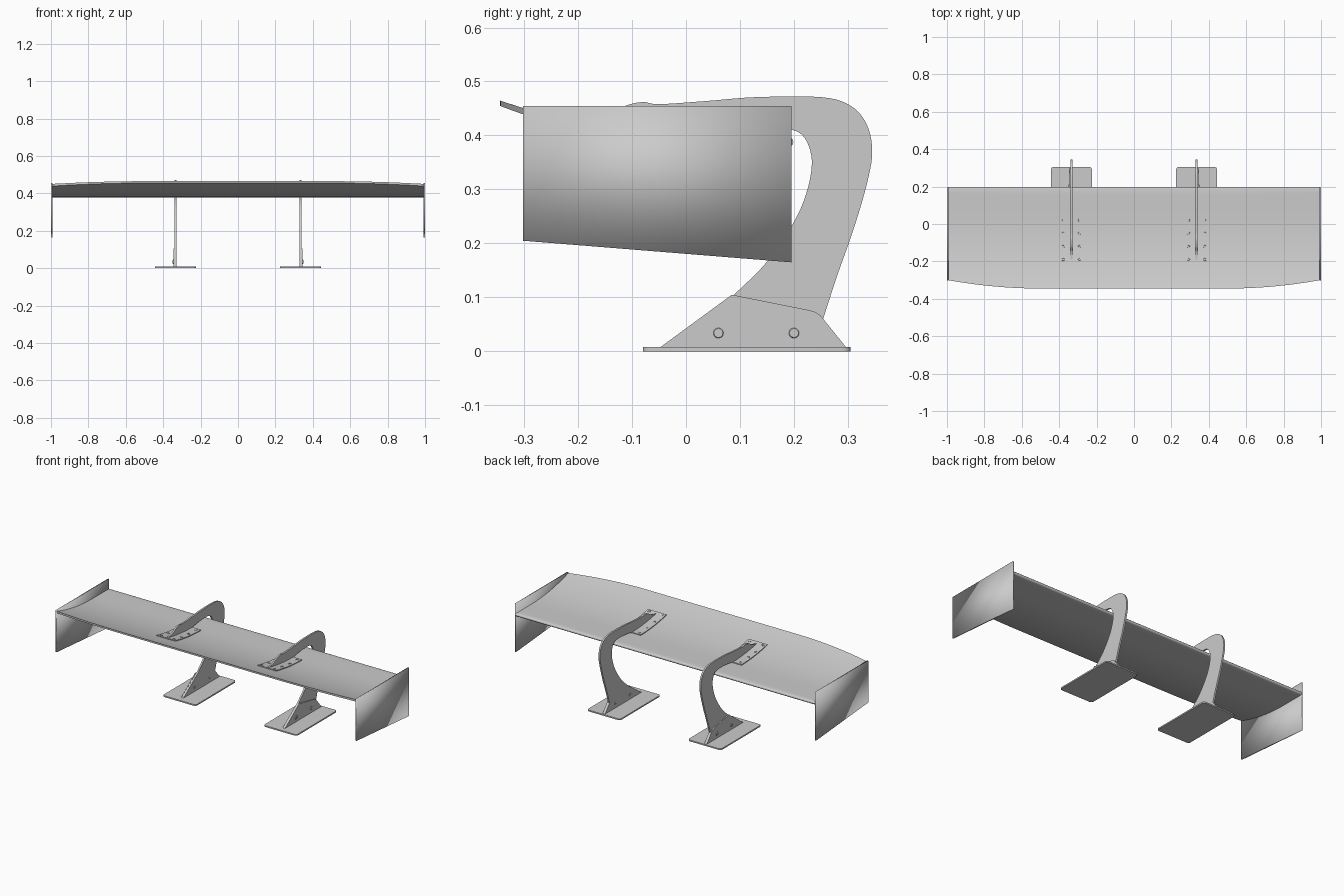
import bpy, bmesh, math
from mathutils import Vector, Matrix

if "Cube" in bpy.data.objects:
    bpy.data.objects.remove(bpy.data.objects["Cube"])

MX = 0.335  # sideways offset of the two mounts


def top(y):
    return 0.397 + 0.435 * max(0, 0.05 - y) ** 2


def bottom(y):
    return 0.379 + 0.487 * max(0, 0.05 - y) ** 2


def finish(name, bm, angle=35):
    bmesh.ops.recalc_face_normals(bm, faces=bm.faces)
    me = bpy.data.meshes.new(name)
    bm.to_mesh(me)
    bm.free()
    ob = bpy.data.objects.new(name, me)
    bpy.context.collection.objects.link(ob)
    bpy.ops.object.select_all(action='DESELECT')
    ob.select_set(True)
    bpy.context.view_layer.objects.active = ob
    if angle >= 180:
        bpy.ops.object.shade_smooth()
    else:
        bpy.ops.object.shade_smooth_by_angle(angle=math.radians(angle))
    return ob


def loft(name, rings):
    bm = bmesh.new()
    rows = [[bm.verts.new(p) for p in r] for r in rings]
    n = len(rows[0])
    for a, b in zip(rows, rows[1:]):
        for i in range(n):
            j = (i + 1) % n
            bm.faces.new((a[i], a[j], b[j], b[i]))
    bm.faces.new(rows[0])
    bm.faces.new(rows[-1])
    return finish(name, bm)


def side_plate(name, pts, x0, x1):
    # flat plate from a (y, z) outline
    return loft(name, [[(x, y, z) for y, z in pts] for x in (x0, x1)])


def spline(pts, steps=5):
    # smooth curve through the given points
    p = [Vector(q) for q in [pts[0]] + pts + [pts[-1]]]
    out = []
    for a, b, c, d in zip(p, p[1:], p[2:], p[3:]):
        for k in range(steps):
            t = k / steps
            out.append(0.5 * (2 * b + (c - a) * t + (2 * a - 5 * b + 4 * c - d) * t * t
                              + (3 * b - a - 3 * c + d) * t ** 3))
    return out + [p[-1]]


def bolt(name, loc, axis, r, h):
    # washer with a socketed head
    bm = bmesh.new()
    rot = Vector((0, 0, 1)).rotation_difference(Vector(axis)).to_matrix().to_4x4()
    prof = [(r, -h), (r, h * 0.5), (r * 0.8, h * 0.5), (r * 0.7, h * 1.2),
            (r * 0.4, h * 1.2), (r * 0.4, h * 0.4)]
    n = 12
    rows = [[bm.verts.new((q * math.cos(i * math.tau / n), q * math.sin(i * math.tau / n), z))
             for i in range(n)] for q, z in prof]
    for a, b in zip(rows, rows[1:]):
        for i in range(n):
            bm.faces.new((a[i], a[(i + 1) % n], b[(i + 1) % n], b[i]))
    bm.faces.new(rows[0])
    bm.faces.new(rows[-1])
    bm.transform(Matrix.Translation(loc) @ rot)
    return finish(name, bm)


# Main wing: upswept section with a trailing edge that curves in at the tips
rings = []
for k in range(61):
    x = -0.994 + 1.988 * k / 60
    te = -0.345 + 0.045 * max(0, (abs(x) - 0.5) / 0.494) ** 2
    ys = [te + (0.19 - te) * i / 20 for i in range(21)]
    nose = [(0.19 + 0.009 * math.cos(a), 0.388 + 0.009 * math.sin(a))
            for a in (math.radians(60 - 30 * i) for i in range(5))]
    ring = [(y, top(y)) for y in ys] + nose + [(y, bottom(y)) for y in reversed(ys)]
    rings.append([(x, y, z) for y, z in ring])
loft("wing", rings)

# Neck outline: over the wing, around the leading edge and down to the foot
outer = spline([(-0.19, top(-0.19)+0.006), (-0.15, 0.434), (-0.115, 0.454), (-0.08, 0.462),
                (-0.05, 0.458), (0.04, 0.464), (0.13, 0.471), (0.25, 0.471),
                (0.305, 0.455), (0.335, 0.42), (0.345, 0.37), (0.335, 0.31),
                (0.31, 0.225), (0.28, 0.14), (0.254, 0.06)])
inner = spline([(0.088, 0.104), (0.15, 0.166), (0.2, 0.24), (0.225, 0.3), (0.233, 0.355),
                (0.22, 0.395), (0.195, 0.411), (0.15, 0.413), (0.09, 0.41), (0.035, 0.4)])
foot = [Vector(p) for p in [(0.298, 0.006), (-0.05, 0.006)]]
under = [Vector((y, top(y) + 0.001)) for y in (0, -0.05, -0.1, -0.15, -0.19)]
neck = outer + foot + inner + under

# Gusset outline bolted to the outside of each foot
gusset = [(-0.05, 0.006), (0.085, 0.105), (0.225, 0.077), (0.24, 0.073),
          (0.249, 0.067), (0.256, 0.058), (0.298, 0.006)]

for s, side in ((-1, "left"), (1, "right")):
    cx = s * MX
    side_plate(side + "_neck", neck, cx - 0.005, cx + 0.005)
    side_plate(side + "_gusset", gusset, cx + s * 0.005, cx + s * 0.011)
    for y in (0.06, 0.20):
        bolt(side + "_foot_bolt", (cx + s * 0.011, y, 0.034), (s, 0, 0), 0.012, 0.003)
        bolt(side + "_foot_nut", (cx - s * 0.005, y, 0.034), (-s, 0, 0), 0.009, 0.002)

    # Base plate with rounded corners
    ring = []
    for sx, sy, a0 in ((1, 1, 0), (-1, 1, 90), (-1, -1, 180), (1, -1, 270)):
        for i in range(5):
            a = math.radians(a0 + i * 22.5)
            ring.append((cx + sx * 0.095 + 0.015 * math.cos(a),
                         0.1125 + sy * 0.1775 + 0.015 * math.sin(a)))
    loft(side + "_base_plate", [[(x, y, z) for x, y in ring] for z in (0, 0.008)])

    # Curved mounting pad that follows the wing's upper surface
    ys = [0.04 - 0.245 * i / 12 for i in range(13)]
    pad = [(y, top(y) + 0.005) for y in ys] + [(y, top(y) - 0.001) for y in reversed(ys)]
    side_plate(side + "_wing_pad", pad, cx - 0.062, cx + 0.062)
    for y in (0.02, -0.05, -0.12, -0.19):
        slope = 2 * 0.435 * max(0, 0.05 - y)
        for dx in (-0.043, 0.043):
            bolt(side + "_pad_bolt", (cx + dx, y, top(y) + 0.005), (0, slope, 1), 0.009, 0.002)

    # End plate: thin tapered panel with fully smoothed shading
    bm = bmesh.new()
    quad = [(-0.302, 0.205), (0.195, 0.165), (0.195, 0.455), (-0.302, 0.455)]
    a, b = [[bm.verts.new((s * x, y, z)) for y, z in quad] for x in (0.992, 1.0)]
    for i in range(4):
        j = (i + 1) % 4
        bm.faces.new((a[i], a[j], b[j], b[i]))
    for q in (a, b):
        bm.faces.new((q[0], q[1], q[2]))
        bm.faces.new((q[0], q[2], q[3]))
    finish(side + "_end_plate", bm, 180)
